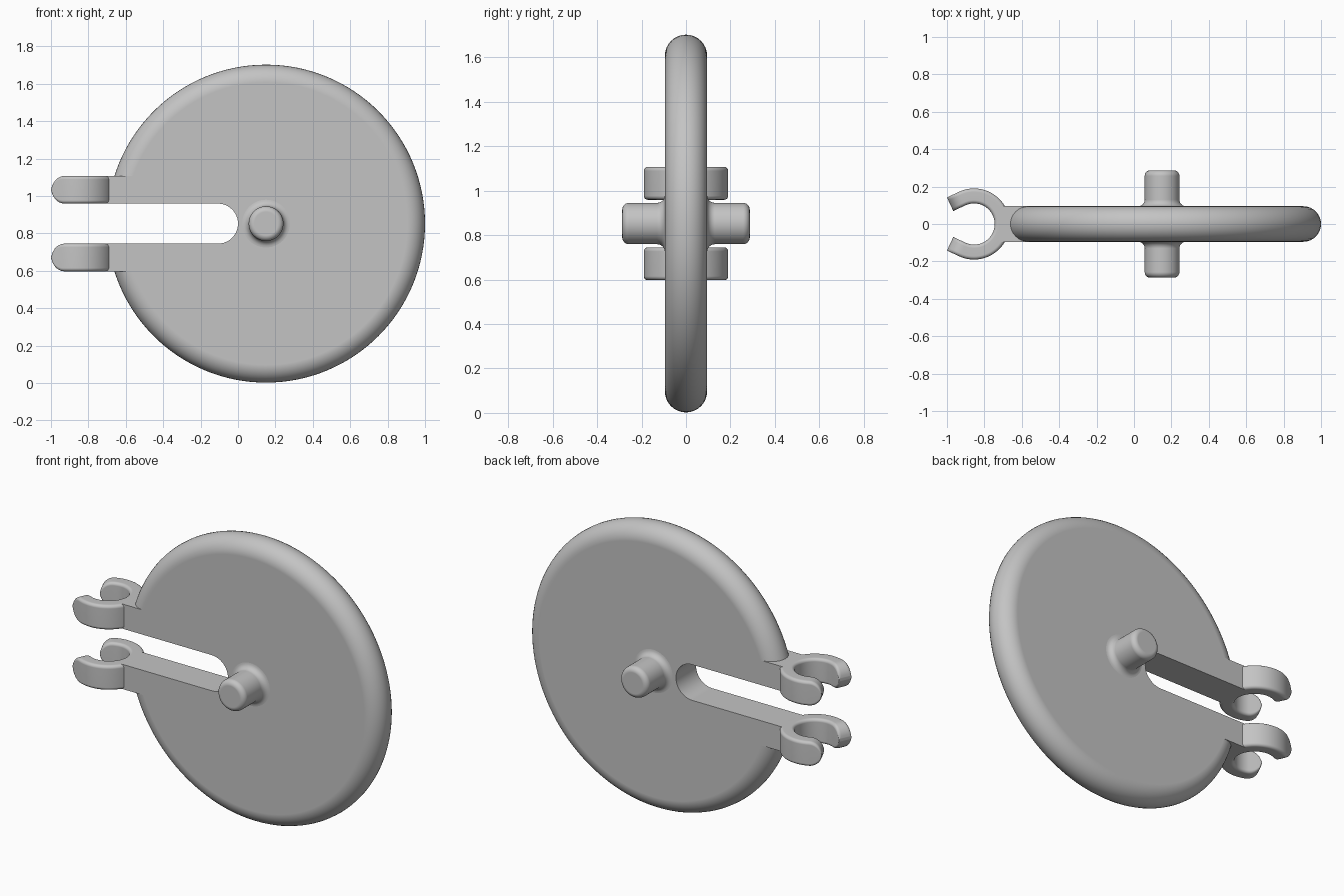
import bpy, bmesh, math
from mathutils import Vector

if "Cube" in bpy.data.objects:
    bpy.data.objects.remove(bpy.data.objects["Cube"])

CX, CZ = 0.15, 0.852           # wheel axis
HALF = 0.095                   # half thickness of the wheel

grey = bpy.data.materials.new("plain grey")
grey.diffuse_color = (0.55, 0.55, 0.55, 1)
grey.use_nodes = True
grey.node_tree.nodes["Principled BSDF"].inputs["Base Color"].default_value = grey.diffuse_color


def finish(bm, name):
    bmesh.ops.recalc_face_normals(bm, faces=bm.faces)
    me = bpy.data.meshes.new(name)
    bm.to_mesh(me)
    bm.free()
    ob = bpy.data.objects.new(name, me)
    bpy.context.collection.objects.link(ob)
    me.materials.append(grey)
    return ob


def loft(name, rings):
    """Skin a list of closed rings and cap both ends."""
    bm = bmesh.new()
    vs = [[bm.verts.new(p) for p in ring] for ring in rings]
    n = len(vs[0])
    for a, b in zip(vs, vs[1:]):
        for i in range(n):
            j = (i + 1) % n
            bm.faces.new((a[i], a[j], b[j], b[i]))
    bm.faces.new(vs[0])
    bm.faces.new(vs[-1])
    return finish(bm, name)


def lathe(name, profile, n, cx=CX):
    """Turn (radius, y) points around a y axis."""
    ang = [2 * math.pi * i / n for i in range(n)]
    return loft(name, [[(cx + r * math.cos(a), y, CZ + r * math.sin(a)) for a in ang]
                       for r, y in profile])


def box(name, x0, x1, y, z0, z1):
    return loft(name, [[(x, -y, z0), (x, y, z0), (x, y, z1), (x, -y, z1)] for x in (x0, x1)])


def activate(ob):
    bpy.ops.object.select_all(action='DESELECT')
    ob.select_set(True)
    bpy.context.view_layer.objects.active = ob


def boolean(ob, tool, operation):
    m = ob.modifiers.new("cut", 'BOOLEAN')
    m.object, m.operation, m.solver = tool, operation, 'EXACT'
    activate(ob)
    bpy.ops.object.modifier_apply(modifier=m.name)
    bpy.data.objects.remove(tool)


def smooth(ob, degrees=35):
    activate(ob)
    bpy.ops.object.shade_smooth_by_angle(angle=math.radians(degrees))
    w = ob.modifiers.new("weighted normals", 'WEIGHTED_NORMAL')
    w.keep_sharp = True


def arc(steps, a0, a1):
    return [math.radians(a0 + (a1 - a0) * i / steps) for i in range(steps + 1)]


# Wheel disc with a fully rounded rim
disc = lathe("wheel_disc", [(0.85 - HALF + HALF * math.cos(a), HALF * math.sin(a))
                            for a in arc(16, -90, 90)], 128)

# Arm block joined to the disc, then the round-ended slot splits it in two
boolean(disc, box("arm_block", -0.72, -0.40, HALF, CZ - 0.255, CZ + 0.255), 'UNION')
slot_r = 0.107
slot = [(-1.2, -slot_r)] + [(-0.107 + slot_r * math.cos(a), slot_r * math.sin(a))
                            for a in arc(24, -90, 90)] + [(-1.2, slot_r)]
boolean(disc, loft("slot_cutter", [[(x, y, CZ + z) for x, z in slot] for y in (-0.3, 0.3)]),
        'DIFFERENCE')
smooth(disc)

# Axle pin with rounded ends and a fillet where it meets the disc
side = [(0.0, 0.287)]
side = [(0.063 + 0.03 * math.sin(a), 0.257 + 0.03 * math.cos(a)) for a in arc(6, 0, 90)]
side += [(0.128 - 0.035 * math.cos(a), 0.13 - 0.035 * math.sin(a)) for a in arc(6, 0, 90)]
side += [(0.128, 0.08)]
pin = lathe("axle_pin", side + [(r, -y) for r, y in reversed(side)], 48)
smooth(pin, 50)

# Open snap clips: a rounded bar swept around a C, tips rounded off in height
KX, R, WIDTH, HEIGHT, TIP = -0.855, 0.15, 0.04, 0.074, 0.0714
OPEN = math.radians(115)


def clip_section(pos, out, h, zc):
    r = min(0.018, h * 0.95)
    ring = []
    for k, (sx, sz) in enumerate(((1, 1), (-1, 1), (-1, -1), (1, -1))):
        for a in arc(4, 90 * k, 90 * k + 90):
            u = sx * (WIDTH - r) + r * math.cos(a)
            v = sz * (h - r) + r * math.sin(a)
            ring.append(pos + out * u + Vector((0, 0, zc + v)))
    return ring


def clip(name, zc):
    stations = [(a, 0.0, HEIGHT) for a in arc(56, -115, 115)]
    tip = [(TIP * math.sin(t), HEIGHT * max(math.cos(t), 0.1)) for t in arc(10, 9, 90)]
    stations = ([(-OPEN, d, h) for d, h in reversed(tip)] + stations +
                [(OPEN, d, h) for d, h in tip])
    rings = []
    for a, d, h in stations:
        out = Vector((math.cos(a), math.sin(a), 0))
        along = Vector((-out.y, out.x, 0)) * math.copysign(d, a)
        rings.append(clip_section(Vector((KX, 0, 0)) + out * R + along, out, h, zc))
    smooth(loft(name, rings), 50)


clip("upper_clip", CZ + 0.181)
clip("lower_clip", CZ - 0.181)
